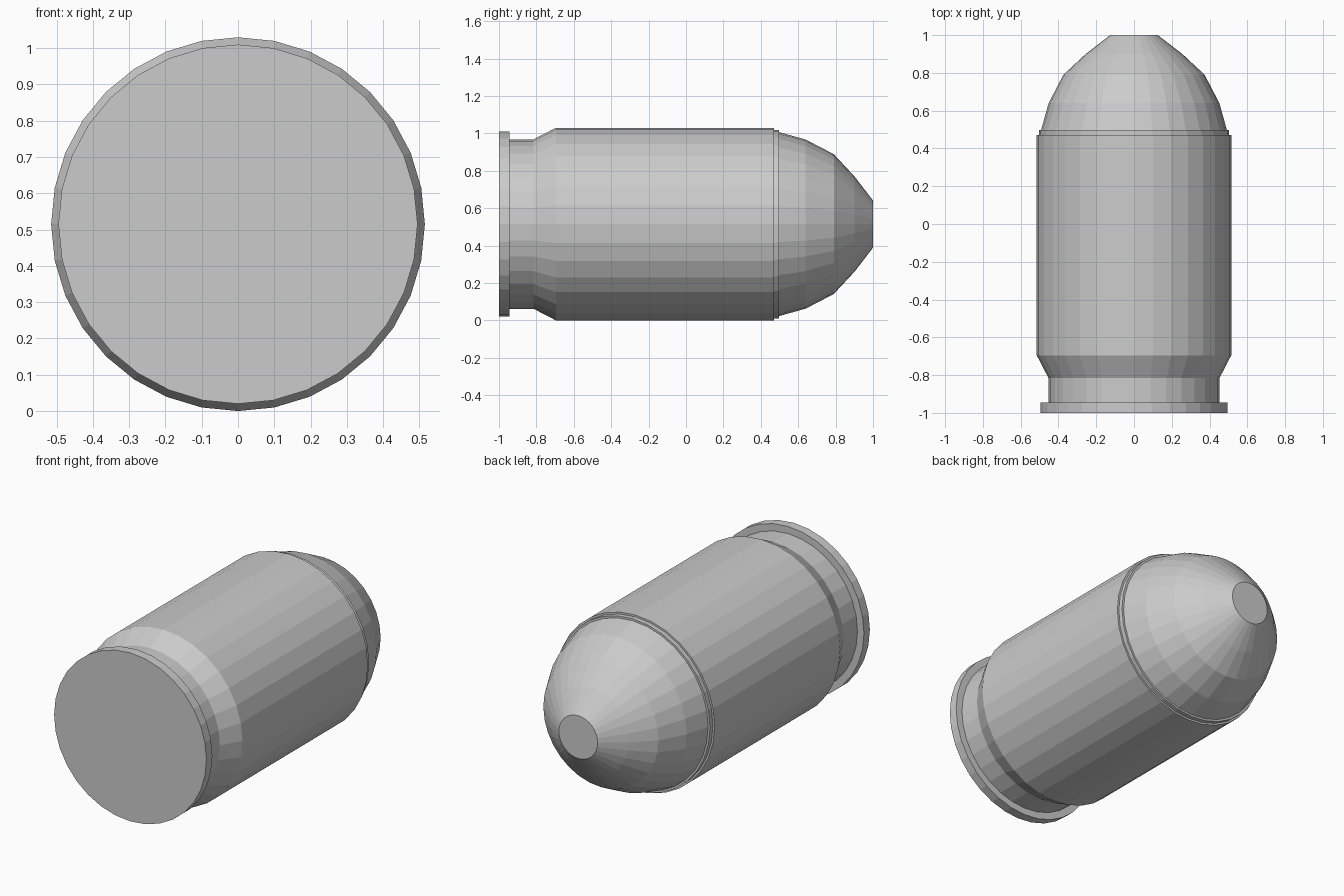
import bpy, bmesh, math

if "Cube" in bpy.data.objects:
    bpy.data.objects.remove(bpy.data.objects["Cube"])

SIDES = 32
AXIS_Z = 0.515


def turned(name, profile):
    """Solid of revolution about the y axis from (y, radius) pairs, capped at both ends."""
    bm = bmesh.new()
    rings = []
    for y, r in profile:
        rings.append([bm.verts.new((r * math.sin(2 * math.pi * i / SIDES), y,
                                    AXIS_Z + r * math.cos(2 * math.pi * i / SIDES)))
                      for i in range(SIDES)])
    for a, b in zip(rings, rings[1:]):
        for i in range(SIDES):
            j = (i + 1) % SIDES
            bm.faces.new((a[i], a[j], b[j], b[i]))
    bm.faces.new(rings[0])
    bm.faces.new(rings[-1])
    bmesh.ops.recalc_face_normals(bm, faces=bm.faces)
    mesh = bpy.data.meshes.new(name)
    bm.to_mesh(mesh)
    bm.free()
    obj = bpy.data.objects.new(name, mesh)
    bpy.context.collection.objects.link(obj)
    return obj


# Casing: base rim, extraction groove, flare, straight wall and stepped mouth
turned("casing", [(-1.0, 0.495), (-0.945, 0.495), (-0.945, 0.453), (-0.815, 0.453),
                  (-0.695, 0.515), (0.47, 0.515), (0.47, 0.504), (0.497, 0.504)][:])

# Rounded tip with a flat nose, seated in the casing mouth
turned("rounded_tip", [(0.40, 0.492), (0.497, 0.492), (0.64, 0.452), (0.79, 0.374),
                       (0.90, 0.256), (1.0, 0.126)])
